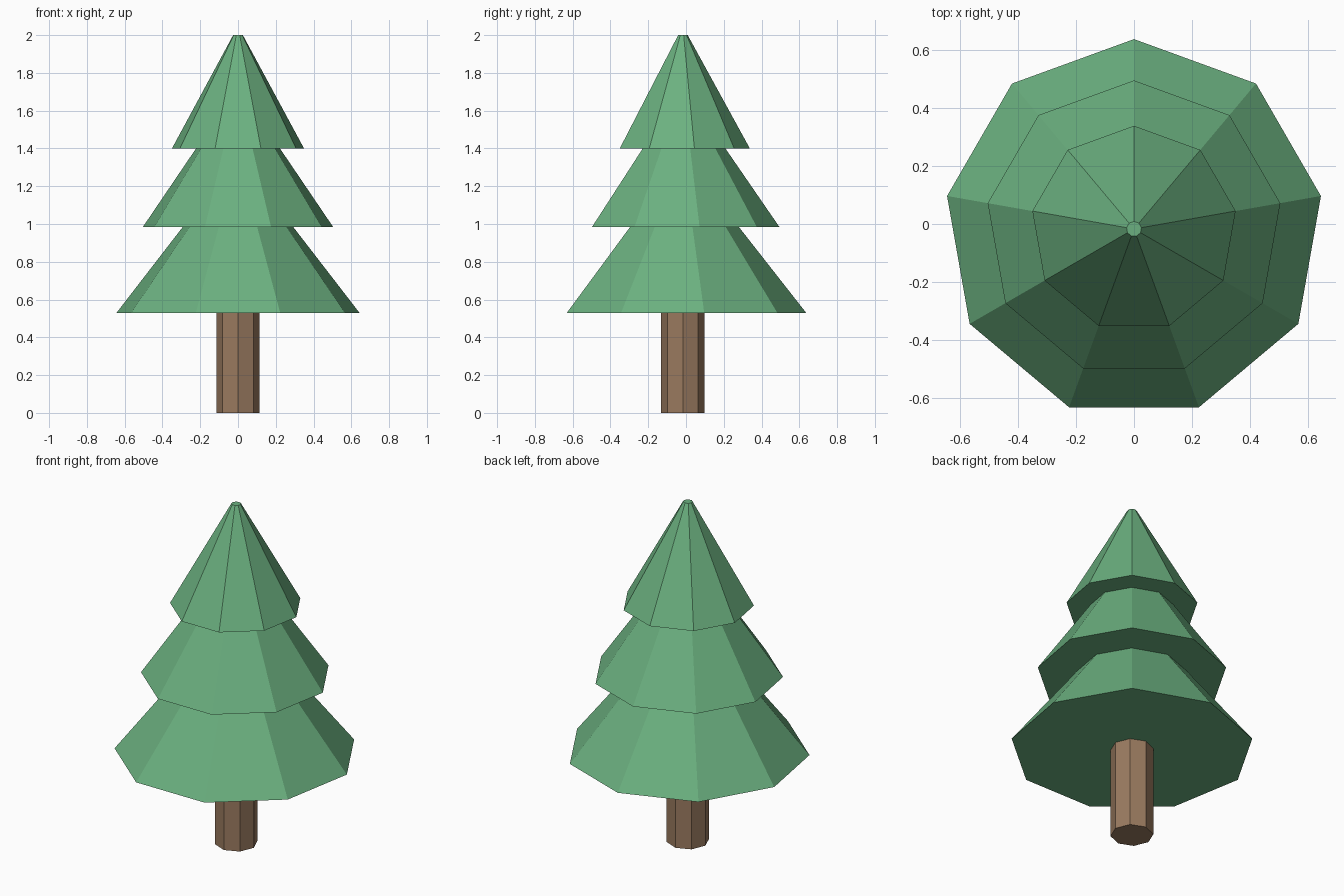
import bpy
import math

cube = bpy.data.objects.get("Cube")
if cube:
    bpy.data.objects.remove(cube, do_unlink=True)

CENTRE_Y = -0.017


def material(name, colour):
    mat = bpy.data.materials.new(name)
    mat.use_nodes = True
    mat.diffuse_color = colour
    mat.node_tree.nodes["Principled BSDF"].inputs["Base Color"].default_value = colour
    return mat


def frustum(name, sides, bottom_radius, top_radius, bottom, top, mat):
    """Flat-shaded closed cone or prism with one corner towards +y."""
    bpy.ops.mesh.primitive_cone_add(
        vertices=sides, radius1=bottom_radius, radius2=top_radius,
        depth=top - bottom, location=(0, CENTRE_Y, (bottom + top) / 2))
    obj = bpy.context.object
    obj.name = name
    # Turn the corner nearest +y exactly onto it
    corner = max(obj.data.vertices, key=lambda v: (round(v.co.y, 4), v.co.z)).co
    obj.rotation_euler.z = math.pi / 2 - math.atan2(corner.y, corner.x)
    obj.data.materials.append(mat)
    return obj


green = material("foliage green", (0.147, 0.435, 0.214, 1))
brown = material("bark brown", (0.32, 0.195, 0.115, 1))

# Trunk
frustum("trunk", 8, 0.115, 0.115, 0, 0.6, brown)

# Foliage tiers: name, base radius, base height, top height
tiers = [
    ("lower_foliage", 0.653, 0.53, 1.33),
    ("middle_foliage", 0.511, 0.985, 1.69),
    ("upper_foliage", 0.355, 1.40, 2.0),
]
for name, radius, bottom, top in tiers:
    frustum(name, 9, radius, 0.026, bottom, top, green)
